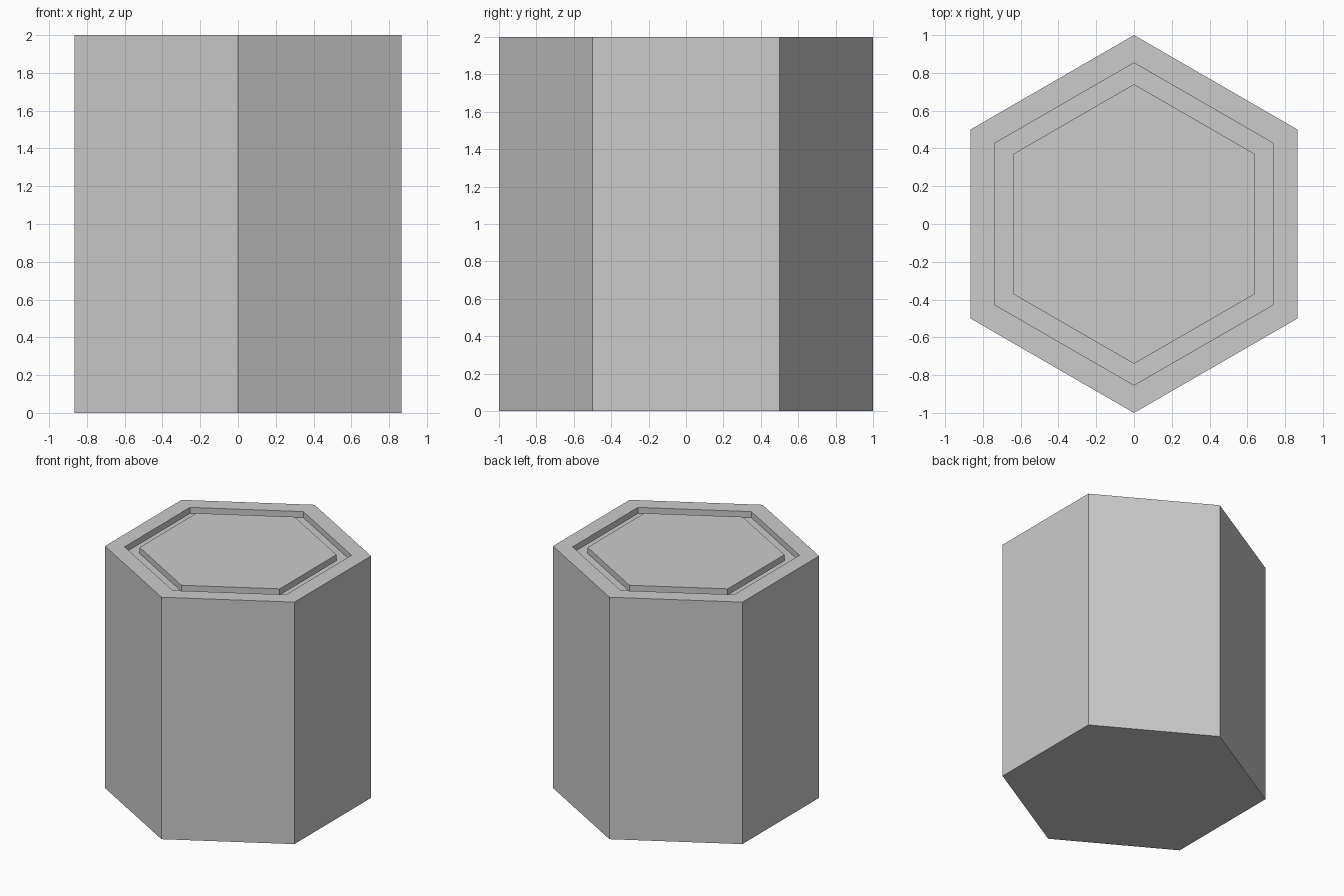
import bpy
import bmesh
from math import cos, sin, pi

if "Cube" in bpy.data.objects:
    bpy.data.objects.remove(bpy.data.objects["Cube"])

SIDES = 6
# profile from bottom edge to the top island: (radius, height)
PROFILE = [(1.0, 0.0), (1.0, 2.0), (0.853, 2.0), (0.853, 1.95),
           (0.74, 1.95), (0.74, 2.0)]

bm = bmesh.new()


def ring(radius, z):
    """Hexagon with a corner pointing to the front."""
    return [bm.verts.new((radius * cos(pi / 2 + 2 * pi * i / SIDES),
                          radius * sin(pi / 2 + 2 * pi * i / SIDES), z))
            for i in range(SIDES)]


rings = [ring(r, z) for r, z in PROFILE]

# outer walls, rim and groove
for low, high in zip(rings, rings[1:]):
    for i in range(SIDES):
        j = (i + 1) % SIDES
        bm.faces.new((low[i], low[j], high[j], high[i]))

# base and raised centre panel
bm.faces.new(rings[0][::-1])
bm.faces.new(rings[-1])
bmesh.ops.recalc_face_normals(bm, faces=bm.faces)

mesh = bpy.data.meshes.new("hexagonal_pillar")
bm.to_mesh(mesh)
bm.free()
bpy.context.collection.objects.link(bpy.data.objects.new("hexagonal_pillar", mesh))
